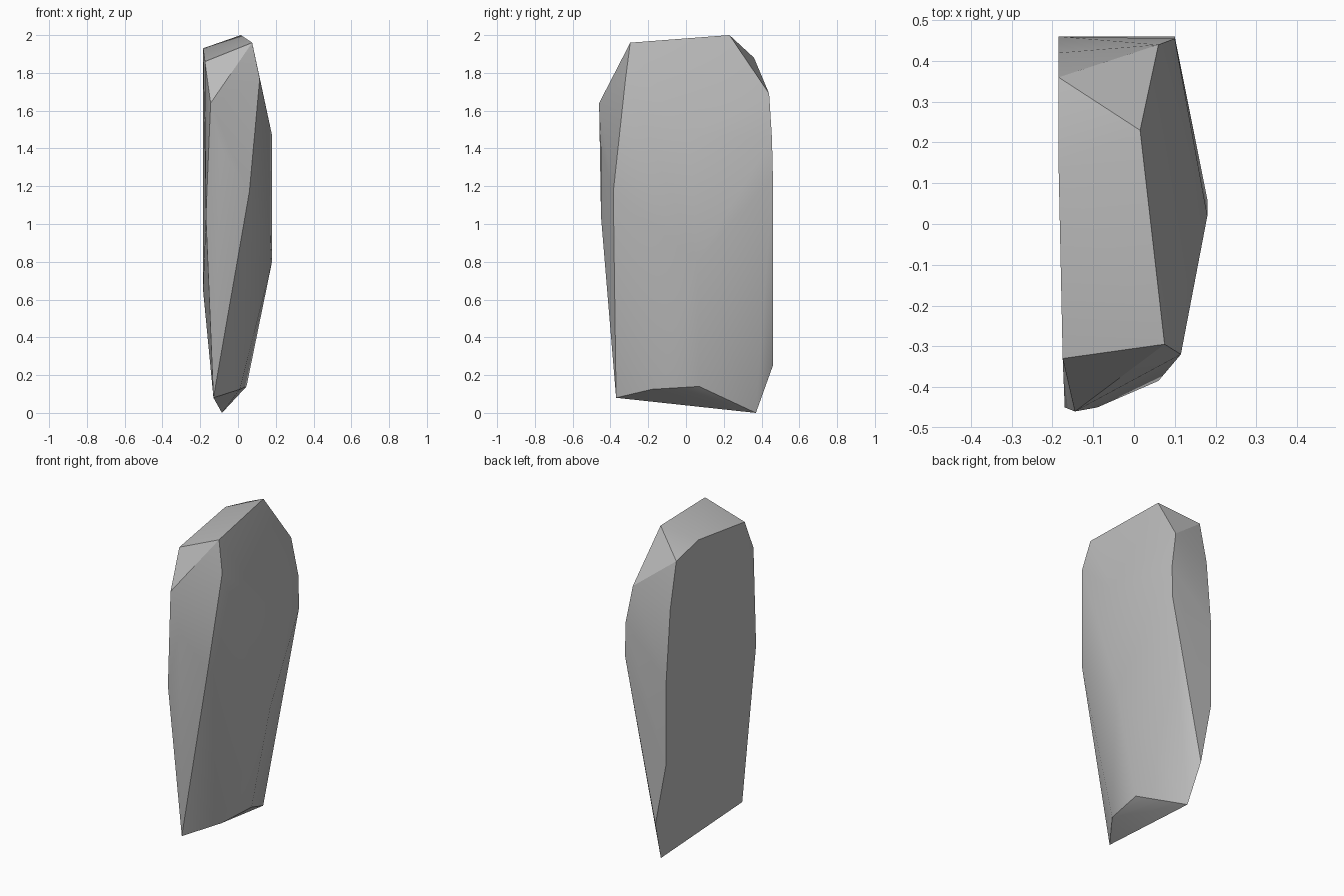
import bpy
import bmesh
import math
from mathutils import Vector

# Remove only the default cube
default_cube = bpy.data.objects.get("Cube")
if default_cube:
    bpy.data.objects.remove(default_cube, do_unlink=True)


def make_material(name, colour):
    material = bpy.data.materials.new(name)
    material.use_nodes = True
    material.diffuse_color = colour
    shader = material.node_tree.nodes["Principled BSDF"]
    shader.inputs["Base Color"].default_value = colour
    shader.inputs["Roughness"].default_value = 0.9
    return material


def make_chiselled_stone(name, corner_groups, material, smooth_angle):
    """Wrap a tight faceted skin around the corner points of a stone."""
    mesh = bpy.data.meshes.new(name)
    bm = bmesh.new()
    for corners in corner_groups:
        for corner in corners:
            bm.verts.new(Vector(corner))
    hull = bmesh.ops.convex_hull(bm, input=bm.verts[:])
    loose = {v for v in hull["geom_interior"] + hull["geom_unused"]
             if isinstance(v, bmesh.types.BMVert) and not v.link_faces}
    bmesh.ops.delete(bm, geom=list(loose), context="VERTS")
    # Merge the nearly flat triangles of the split side and the top
    bmesh.ops.dissolve_limit(bm, angle_limit=math.radians(2),
                             verts=bm.verts[:], edges=bm.edges[:])
    bmesh.ops.recalc_face_normals(bm, faces=bm.faces[:])
    bm.to_mesh(mesh)
    bm.free()
    mesh.materials.append(material)

    stone = bpy.data.objects.new(name, mesh)
    bpy.context.collection.objects.link(stone)
    bpy.ops.object.select_all(action="DESELECT")
    stone.select_set(True)
    bpy.context.view_layer.objects.active = stone
    bpy.ops.object.shade_smooth_by_angle(angle=smooth_angle)
    return stone


# Slanted top facet
top = [(.015, .23, 2), (.075, -.295, 1.96), (-.175, -.33, 1.86),
       (-.185, .14, 1.93), (-.185, .36, 1.88)]

# Front edge, tapering to the lower front tip
front = [(-.145, -.46, 1.64), (-.09, -.45, 1.4), (-.17, -.45, 1.04),
         (.115, -.32, 1.77), (.06, -.385, 1.17), (-.13, -.37, .08)]

# Broad bulging side
bulge = [(.18, .02, 1.47), (.18, .06, .8)]

# Back edge, with the flat split side running along it
back = [(.06, .44, 1.69), (.1, .455, 1.455), (.1, .46, 1.25),
        (-.185, .42, 1.6), (-.185, .46, 1.17), (-.185, .46, .65),
        (-.11, .46, .25)]

# Undercut foot
foot = [(-.085, .37, 0), (.045, .07, .14), (.01, -.18, .125)]

grey = make_material("stone grey", (.5, .5, .5, 1))
make_chiselled_stone("stone_slab", [top, front, bulge, back, foot],
                     grey, math.radians(30))
